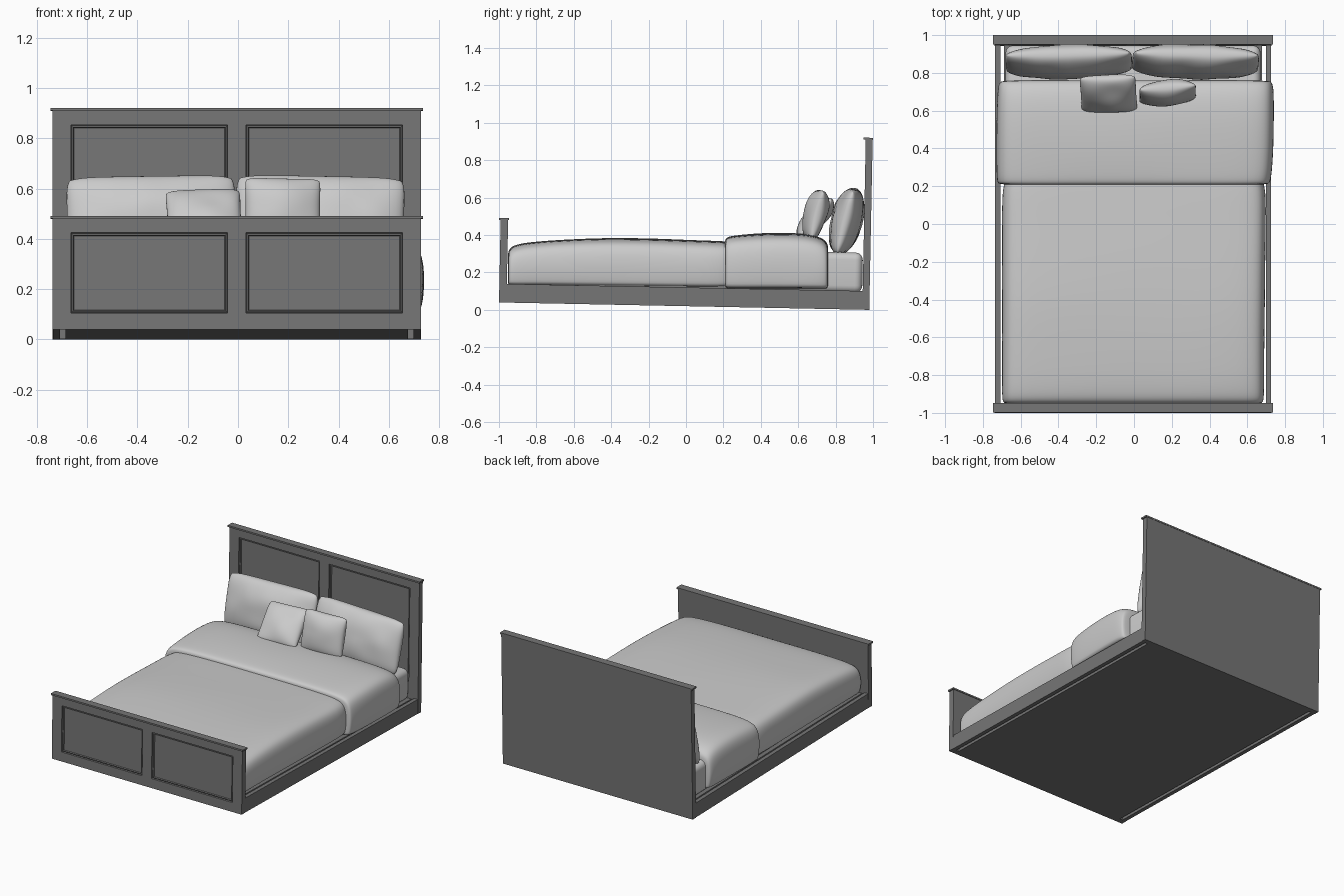
import bpy, bmesh, math
from mathutils import Vector, noise

if "Cube" in bpy.data.objects:
    bpy.data.objects.remove(bpy.data.objects["Cube"])

TILT = -0.02                       # whole frame leans slightly, head end lower
ORIGIN = (-0.005, 0, 0.0196)
dark = bpy.data.materials.new("dark_wood")
dark.diffuse_color = (0.18, 0.18, 0.18, 1)
dark.use_nodes = True
dark.node_tree.nodes["Principled BSDF"].inputs["Base Color"].default_value = dark.diffuse_color


def add(name, bm, mat=None, smooth=False):
    bmesh.ops.recalc_face_normals(bm, faces=bm.faces)
    me = bpy.data.meshes.new(name)
    bm.to_mesh(me)
    bm.free()
    for p in me.polygons:
        p.use_smooth = smooth
    ob = bpy.data.objects.new(name, me)
    bpy.context.collection.objects.link(ob)
    if mat:
        me.materials.append(mat)
    return ob


def box_mesh(x0, x1, y0, y1, z0, z1):
    bm = bmesh.new()
    bmesh.ops.create_cube(bm, size=1)
    for v in bm.verts:
        v.co = Vector(((x0 + x1) / 2 + v.co.x * (x1 - x0),
                       (y0 + y1) / 2 + v.co.y * (y1 - y0),
                       (z0 + z1) / 2 + v.co.z * (z1 - z0)))
    return bm


def frame_part(name, bm, mat=dark, smooth=False):
    ob = add(name, bm, mat, smooth)
    ob.rotation_euler.x = TILT
    ob.location = ORIGIN
    return ob


def panel_board(name, y0, y1, height, pz0, pz1):
    """Flat board with two moulded recessed panels on its front."""
    bm = box_mesh(-0.733, 0.733, y0, y1, 0, height)
    cuts = [((x, 0, 0), (1, 0, 0)) for x in (-0.66, -0.036, 0.036, 0.66)]
    cuts += [((0, 0, z), (0, 0, 1)) for z in (pz0, pz1)]
    for co, no in cuts:
        bmesh.ops.bisect_plane(bm, geom=bm.verts[:] + bm.edges[:] + bm.faces[:],
                               plane_co=co, plane_no=no)
    bm.normal_update()
    panels = []
    for f in bm.faces:
        c = f.calc_center_median()
        if f.normal.y < -0.9 and 0.04 < abs(c.x) < 0.65 and pz0 < c.z < pz1:
            panels.append(f)
    for thick, depth in ((0.003, -0.010), (0.010, 0.005), (0.004, -0.009)):
        bmesh.ops.inset_individual(bm, faces=panels, thickness=thick, depth=depth)
    frame_part(name, bm)


def cap(name, y0, y1, z):
    frame_part(name, box_mesh(-0.741, 0.741, y0, y1, z - 0.011, z))


# Headboard and footboard with overhanging caps
panel_board("headboard", 0.943, 0.98, 0.912, 0.2, 0.853)
cap("headboard_cap", 0.932, 0.982, 0.92)
panel_board("footboard", -1.0, -0.96, 0.442, 0.065, 0.385)
cap("footboard_cap", -1.008, -0.956, 0.452)

# Side rails and base slab, leaving a narrow slot along each side
for side, s in (("left", -1), ("right", 1)):
    xs = sorted((s * 0.703, s * 0.731))
    frame_part(side + "_rail", box_mesh(*xs, -0.962, 0.945, 0, 0.1))
frame_part("base_slab", box_mesh(-0.682, 0.682, -0.962, 0.945, 0, 0.09))

# Mattress
mattress = frame_part("mattress", box_mesh(-0.675, 0.675, -0.6, 0.94, 0.088, 0.305), None, True)
bev = mattress.modifiers.new("Bevel", 'BEVEL')
bev.width = 0.04
bev.segments = 5


def cloth(name, stations):
    """Soft closed drape: stations are (y, left x, right x, bottom z, top z)."""
    half = [(0.5, 0), (0.965, 0), (0.985, 0.05), (1, 0.35), (0.995, 0.62), (0.975, 0.82),
            (0.92, 0.94), (0.76, 0.985), (0.4, 0.998)]
    prof = half + [(0, 1)] + [(-a, b) for a, b in reversed(half)]
    rings = []
    for y, xl, xr, zb, zt in stations:
        cx, w = (xl + xr) / 2, (xr - xl) / 2
        ring = []
        for a, b in prof:
            ripple = 0.004 * noise.noise(Vector((a * 3, y * 4, b * 2)))
            ring.append(Vector((cx + a * w + ripple * (1 - b), y, zb + b * (zt - zb) + ripple * b)))
        rings.append(ring)

    def inner(ring):
        c = sum(ring, Vector()) / len(ring)
        return [c + (p - c) * 0.75 for p in ring]

    rings = [inner(rings[0])] + rings + [inner(rings[-1])]
    bm = bmesh.new()
    rows = [[bm.verts.new(p) for p in r] for r in rings]
    n = len(prof)
    for r0, r1 in zip(rows, rows[1:]):
        for i in range(n):
            j = (i + 1) % n
            bm.faces.new((r0[i], r0[j], r1[j], r1[i]))
    bm.faces.new(rows[0])
    bm.faces.new(rows[-1])
    ob = add(name, bm, None, True)
    sub = ob.modifiers.new("Subdivision", 'SUBSURF')
    sub.levels = sub.render_levels = 2


# Duvet over the mattress, and its folded-back upper part
cloth("duvet", [
    (-0.952, -0.685, 0.675, 0.135, 0.305), (-0.94, -0.697, 0.687, 0.132, 0.335),
    (-0.90, -0.70, 0.69, 0.13, 0.353), (-0.80, -0.70, 0.69, 0.13, 0.367),
    (-0.60, -0.70, 0.692, 0.127, 0.379), (-0.40, -0.70, 0.695, 0.125, 0.385),
    (-0.15, -0.70, 0.697, 0.122, 0.381), (0.05, -0.70, 0.70, 0.12, 0.372),
    (0.30, -0.70, 0.70, 0.118, 0.365)])
cloth("duvet_fold", [
    (0.208, -0.718, 0.715, 0.118, 0.375), (0.22, -0.726, 0.722, 0.113, 0.391),
    (0.27, -0.73, 0.732, 0.112, 0.399), (0.40, -0.73, 0.74, 0.112, 0.410),
    (0.55, -0.73, 0.743, 0.112, 0.413), (0.66, -0.727, 0.743, 0.111, 0.405),
    (0.72, -0.722, 0.74, 0.111, 0.388), (0.748, -0.715, 0.733, 0.111, 0.368),
    (0.76, -0.70, 0.72, 0.115, 0.345)])


def pillow(name, loc, w, h, t, rot, pinch, n=28):
    """Cushion: two bulging sheets joined at a seam."""
    bm = bmesh.new()
    for side in (-1, 1):
        grid = []
        for i in range(n + 1):
            u = math.sin(math.pi / 2 * (2 * i / n - 1))
            row = []
            for k in range(n + 1):
                v = math.sin(math.pi / 2 * (2 * k / n - 1))
                bulge = max(0, (1 - u * u) * (1 - v * v)) ** 0.42
                x = w * u * (1 - 0.04 * v ** 8 - pinch * (1 - v * v))
                z = h * v * (1 - 0.07 * u ** 8 - pinch * (1 - u * u))
                wob = 0.012 * noise.noise(Vector((x * 7 + loc[0] * 9, side, z * 7)))
                row.append(bm.verts.new((x, side * t * bulge + wob * bulge, z)))
            grid.append(row)
        for i in range(n):
            for k in range(n):
                bm.faces.new((grid[i][k], grid[i + 1][k], grid[i + 1][k + 1], grid[i][k + 1]))
    bmesh.ops.remove_doubles(bm, verts=bm.verts, dist=0.0001)
    ob = add(name, bm, None, True)
    ob.location = loc
    ob.rotation_euler = rot


# Two sleeping pillows leaning on the headboard, two small cushions in front
pillow("left_pillow", (-0.345, 0.858, 0.475), 0.335, 0.178, 0.082, (-0.25, -0.015, 0.02), 0.0)
pillow("right_pillow", (0.325, 0.858, 0.475), 0.335, 0.178, 0.082, (-0.25, 0.02, -0.02), 0.0)
pillow("left_cushion", (-0.135, 0.69, 0.488), 0.15, 0.137, 0.055, (-0.72, -0.03, 0.03), 0.025)
pillow("right_cushion", (0.178, 0.692, 0.508), 0.152, 0.137, 0.06, (-0.24, 0.02, 0.08), 0.025)
